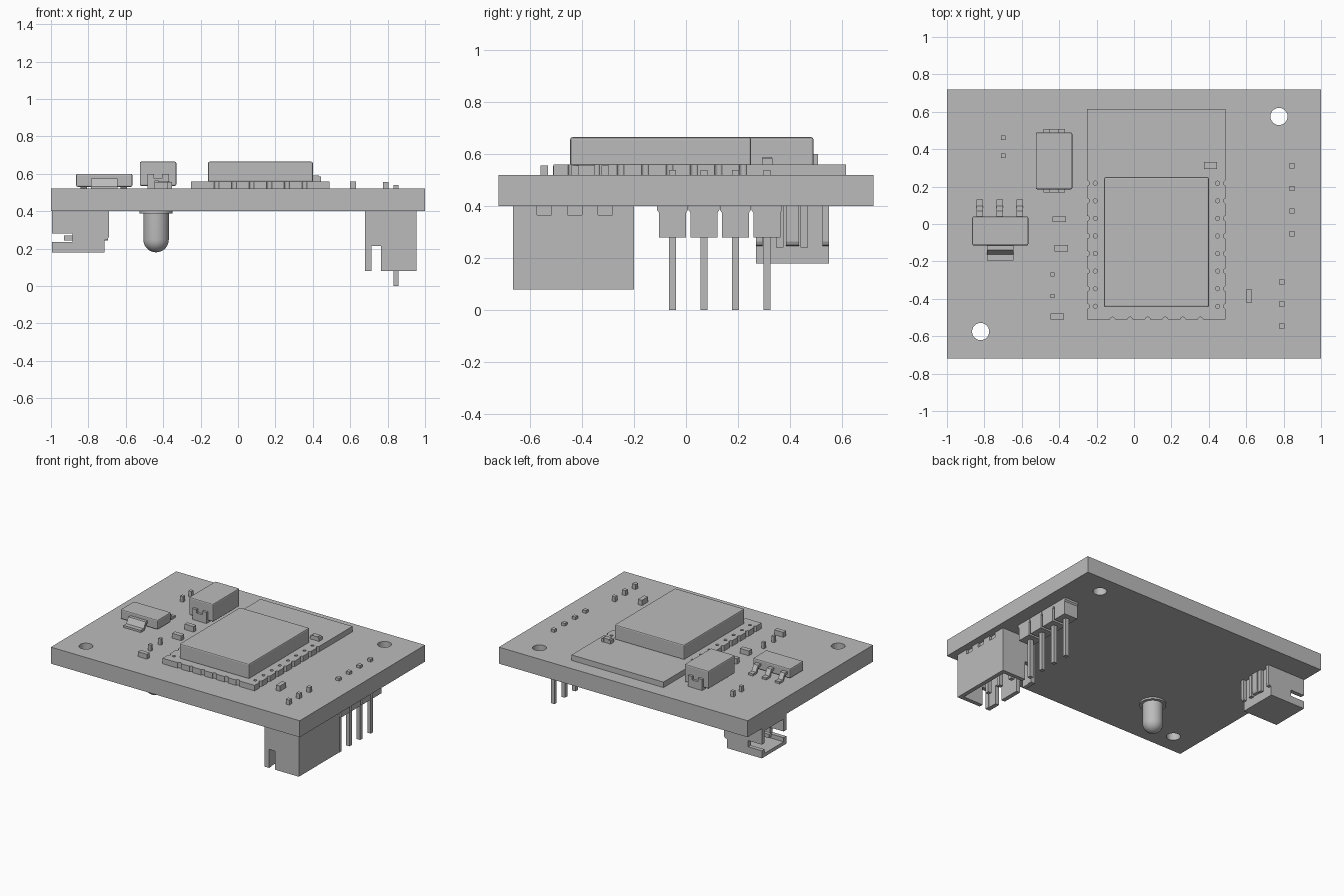
import bpy, bmesh, math
from mathutils import Matrix, Vector

if "Cube" in bpy.data.objects:
    bpy.data.objects.remove(bpy.data.objects["Cube"])

grey = bpy.data.materials.new("plain grey")
grey.use_nodes = True
tone = (0.5, 0.5, 0.5, 1)
grey.diffuse_color = tone
grey.node_tree.nodes["Principled BSDF"].inputs["Base Color"].default_value = tone


def finish(name, bm):
    bmesh.ops.recalc_face_normals(bm, faces=bm.faces)
    mesh = bpy.data.meshes.new(name)
    bm.to_mesh(mesh)
    bm.free()
    mesh.materials.append(grey)
    ob = bpy.data.objects.new(name, mesh)
    bpy.context.collection.objects.link(ob)
    return ob


def boxes(name, spans, bevel=0):
    """One object from boxes given as (x0, x1, y0, y1, z0, z1)."""
    bm = bmesh.new()
    for x0, x1, y0, y1, z0, z1 in spans:
        m = Matrix.Translation(((x0 + x1) / 2, (y0 + y1) / 2, (z0 + z1) / 2))
        m = m @ Matrix.Diagonal((x1 - x0, y1 - y0, z1 - z0, 1))
        bmesh.ops.create_cube(bm, size=1, matrix=m)
    ob = finish(name, bm)
    if bevel:
        mod = ob.modifiers.new("Bevel", 'BEVEL')
        mod.width, mod.segments = bevel, 2
    return ob


def posts(name, centres, w, d, z0, z1):
    return boxes(name, [(x - w / 2, x + w / 2, y - d / 2, y + d / 2, z0, z1) for x, y in centres])


def drills(name, centres, r, z):
    bm = bmesh.new()
    for x, y in centres:
        bmesh.ops.create_cone(bm, cap_ends=True, segments=24, radius1=r, radius2=r,
                              depth=0.4, matrix=Matrix.Translation((x, y, z)))
    return finish(name, bm)


def cut(ob, cutter):
    mod = ob.modifiers.new("Cut", 'BOOLEAN')
    mod.operation, mod.solver, mod.object = 'DIFFERENCE', 'EXACT', cutter
    cutter.hide_render = True
    bpy.context.view_layer.objects.active = ob
    bpy.ops.object.modifier_apply(modifier=mod.name)
    bpy.data.objects.remove(cutter)


def prism(name, profile, axis, start, depth):
    """Extrude a closed outline; axis 'x' takes (y, z), axis 'y' takes (x, z)."""
    bm = bmesh.new()
    along = Vector((depth, 0, 0)) if axis == 'x' else Vector((0, depth, 0))
    vs = [bm.verts.new((start, a, b) if axis == 'x' else (a, start, b)) for a, b in profile]
    face = bm.faces.new(vs)
    ext = bmesh.ops.extrude_face_region(bm, geom=[face])
    bmesh.ops.translate(bm, vec=along, verts=[v for v in ext["geom"] if isinstance(v, bmesh.types.BMVert)])
    return finish(name, bm)


TOP, UNDER = 0.52, 0.40

# Main board with two mounting holes
board = boxes("circuit_board", [(-1, 1, -0.72, 0.72, UNDER, TOP)])
cut(board, drills("mounting_drills", [(0.775, 0.575), (-0.82, -0.575)], 0.046, 0.46))

# Radio module with edge notches and pad holes
module = boxes("module_board", [(-0.25, 0.49, -0.51, 0.615, TOP, 0.56)])
rows = [0.218 - 0.094 * i for i in range(8)]
notches = [(x, y) for x in (-0.252, 0.492) for y in rows]
notches += [(-0.115 + 0.094 * i, -0.512) for i in range(6)]
cut(module, drills("notch_drills", notches, 0.014, 0.56))
cut(module, drills("pad_drills", [(x, y) for x in (-0.207, 0.447) for y in rows], 0.011, 0.56))
boxes("module_shield", [(-0.16, 0.40, -0.445, 0.25, 0.555, 0.665)], 0.008)
boxes("module_chip", [(0.387, 0.433, 0.295, 0.33, 0.56, 0.59),
                      (0.375, 0.39, 0.293, 0.332, 0.56, 0.585),
                      (0.43, 0.445, 0.293, 0.332, 0.56, 0.585)])

# Large diode with wrap-around end tabs
boxes("diode_body", [(-0.525, -0.33, 0.185, 0.49, 0.535, 0.665)], 0.008)
for side, y0, y1 in (("front", 0.168, 0.188), ("back", 0.487, 0.507)):
    boxes("diode_tab_" + side, [(-0.485, -0.37, y0, y1, TOP, 0.575),
                                (-0.485, -0.45, y0, y1, 0.575, 0.6),
                                (-0.405, -0.37, y0, y1, 0.575, 0.6)])
boxes("diode_foot", [(-0.485, -0.37, 0.17, 0.505, TOP, 0.54)])

# Regulator with three bent legs and a wide heat tab
boxes("regulator_body", [(-0.865, -0.565, -0.115, 0.04, 0.53, 0.60)], 0.008)
leg = [(0.03, 0.575), (0.07, 0.575), (0.095, 0.535), (0.13, 0.535),
       (0.13, 0.52), (0.085, 0.52), (0.06, 0.558), (0.03, 0.558)]
for i in range(3):
    prism("regulator_leg", leg, 'x', -0.843 + 0.107 * i, 0.036)
tab = [(-0.1 - (y - 0.03) * 0.95, z) for y, z in leg]
prism("regulator_heat_tab", tab, 'x', -0.785, 0.14)

# Small chip parts and solder stubs on the upper face
for x, y, w, d, h in ((-0.40, 0.025, 0.072, 0.03, 0.04), (-0.39, -0.13, 0.072, 0.034, 0.035),
                      (-0.41, -0.495, 0.072, 0.032, 0.035), (0.615, -0.385, 0.032, 0.072, 0.038)):
    posts("chip_part", [(x, y)], w, d, TOP, TOP + h)
posts("led_stubs", [(-0.435, -0.27), (-0.435, -0.385)], 0.022, 0.022, 0.5, 0.565)
posts("battery_stubs", [(-0.70, 0.46), (-0.70, 0.365)], 0.024, 0.024, 0.5, 0.56)

# Four-way pin header under the board
pins_y = [-0.052 + 0.121 * i for i in range(4)]
posts("header_pins", [(0.845, y) for y in pins_y], 0.028, 0.028, 0.0, 0.54)
for y in pins_y:
    outline = [(y - 0.052, 0.28), (y + 0.052, 0.28), (y + 0.052, 0.375), (y + 0.059, 0.385),
               (y + 0.059, 0.4), (y - 0.059, 0.4), (y - 0.059, 0.385), (y - 0.052, 0.375)]
    prism("header_block", outline, 'x', 0.79, 0.11)

# Three-way socket, open downwards, with slotted walls
socket = boxes("socket_shell", [(0.68, 0.955, -0.665, -0.2, 0.08, UNDER)])
cut(socket, boxes("socket_cavity", [(0.71, 0.925, -0.635, -0.23, 0.0, 0.32)]))
cut(socket, boxes("socket_end_slots", [(0.715, 0.765, -0.7, -0.1, 0.0, 0.215)]))
cut(socket, boxes("socket_side_slots", [(0.6, 0.715, y, y + 0.06, 0.0, 0.215) for y in (-0.57, -0.355)]))
socket_y = [-0.545 + 0.1175 * i for i in range(3)]
cut(socket, boxes("socket_vents", [(0.94, 1.0, y - 0.028, y + 0.028, 0.366, 0.45) for y in socket_y]))
posts("socket_pins", [(0.79, y) for y in socket_y], 0.028, 0.028, 0.12, 0.556)

# Two-way side-entry plug, open towards the board edge
plug = boxes("plug_shell", [(-0.995, -0.715, 0.27, 0.55, 0.18, UNDER)])
cut(plug, boxes("plug_cavity", [(-1.1, -0.77, 0.3, 0.52, 0.205, 0.37)]))
cut(plug, boxes("plug_side_slots", [(-1.1, -0.885, 0.2, 0.6, 0.235, 0.28)]))
rib = [(-0.72, 0.4), (-0.69, 0.4), (-0.69, 0.265), (-0.697, 0.25), (-0.72, 0.245)]
for y in (0.27, 0.385, 0.525):
    prism("plug_rib", rib, 'y', y, 0.025 if y != 0.385 else 0.05)
for y in (0.36, 0.455):
    boxes("plug_pin", [(-0.93, -0.70, y - 0.014, y + 0.014, 0.242, 0.27),
                       (-0.718, -0.694, y - 0.014, y + 0.014, 0.242, 0.45)])

# Domed lamp with a thin flange, turned around its axis
outline = [(0, 0.4), (0.088, 0.4), (0.088, 0.387), (0.068, 0.387)]
outline += [(0.068 * math.cos(a), 0.248 - 0.068 * math.sin(a))
            for a in (math.pi / 2 * i / 8 for i in range(9))]
bm = bmesh.new()
vs = [bm.verts.new((-0.438 + r, -0.33, z)) for r, z in outline]
edges = [bm.edges.new(pair) for pair in zip(vs, vs[1:])]
bmesh.ops.spin(bm, geom=vs + edges, cent=(-0.438, -0.33, 0), axis=(0, 0, 1),
               angle=2 * math.pi, steps=32)
bmesh.ops.remove_doubles(bm, verts=bm.verts, dist=0.0005)
lamp = finish("lamp", bm)
bpy.ops.object.select_all(action='DESELECT')
lamp.select_set(True)
bpy.context.view_layer.objects.active = lamp
bpy.ops.object.shade_smooth_by_angle(angle=math.radians(35))
